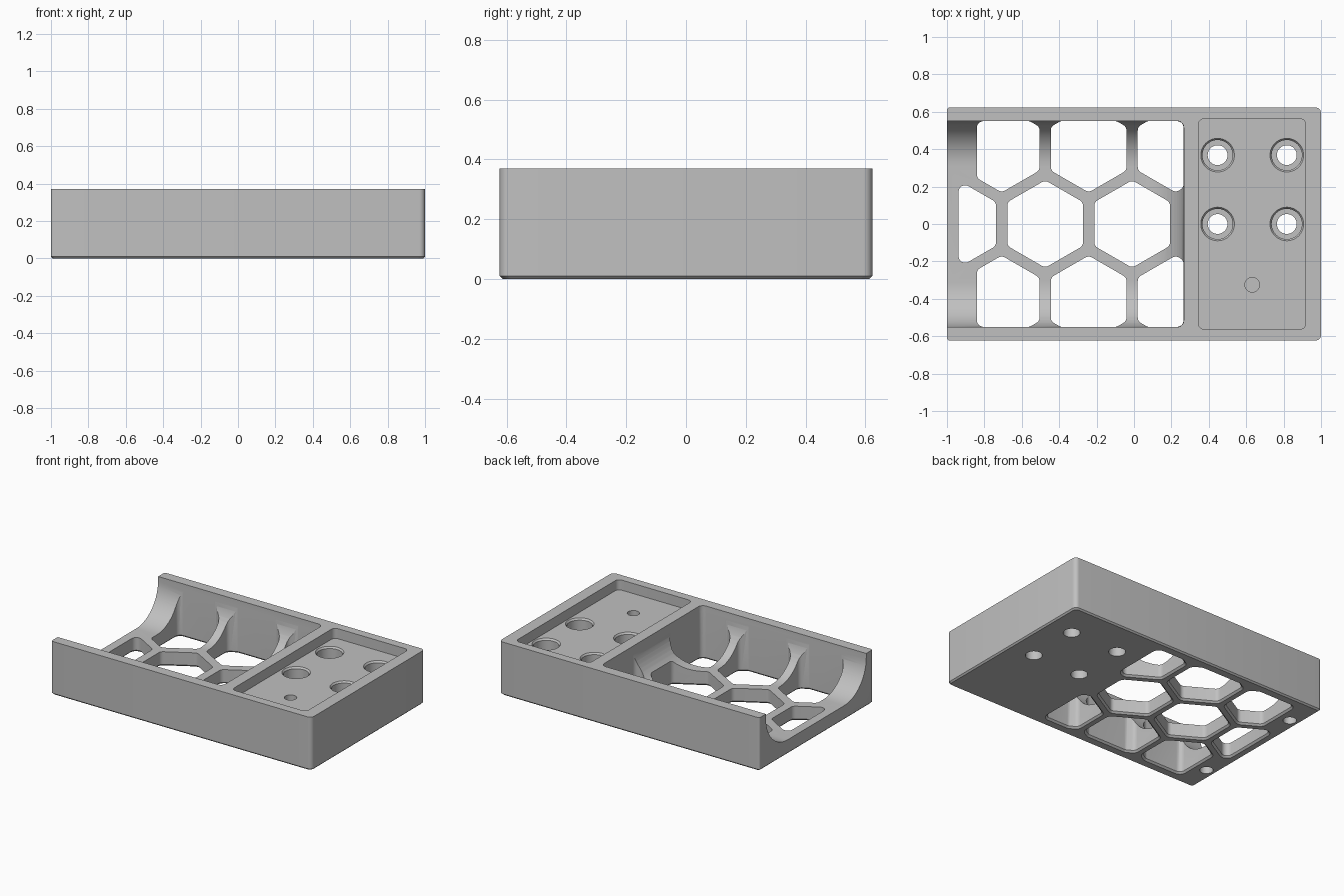
import bpy, bmesh, math
from mathutils import Vector

if "Cube" in bpy.data.objects:
    bpy.data.objects.remove(bpy.data.objects["Cube"])

TOP, FLOOR, POCKET = 0.37, 0.10, 0.30
HX, HY = 1.0, 0.623

grey = bpy.data.materials.new("light grey plastic")
grey.diffuse_color = (0.53, 0.53, 0.53, 1)
grey.use_nodes = True
grey.node_tree.nodes["Principled BSDF"].inputs["Base Color"].default_value = grey.diffuse_color


def rounded(points, radii, seg=6):
    """Round the corners of a convex counter-clockwise polygon."""
    out, n = [], len(points)
    for i, p in enumerate(points):
        a = points[i - 1] - p
        b = points[(i + 1) % n] - p
        r = radii[i] if isinstance(radii, (list, tuple)) else radii
        half = a.angle(b) / 2
        t = min(r / math.tan(half), 0.48 * a.length, 0.48 * b.length)
        r = t * math.tan(half)
        a.normalize()
        b.normalize()
        centre = p + (a + b).normalized() * (r / math.sin(half))
        start = p + a * t - centre
        sweep = math.pi - 2 * half
        for k in range(seg + 1):
            w = sweep * k / seg
            c, s = math.cos(w), math.sin(w)
            out.append(centre + Vector((start.x * c - start.y * s,
                                        start.x * s + start.y * c)))
    return out


def outset(points, d):
    """Push a smooth counter-clockwise outline outwards."""
    out = []
    for i, p in enumerate(points):
        t = (points[(i + 1) % len(points)] - points[i - 1]).normalized()
        out.append(p + Vector((t.y, -t.x)) * d)
    return out


def rect(x0, x1, y0, y1, radii):
    pts = [Vector(p) for p in ((x0, y0), (x1, y0), (x1, y1), (x0, y1))]
    return rounded(pts, radii)


def circle(x, y, r, n=40):
    return [Vector((x + r * math.cos(2 * math.pi * i / n),
                    y + r * math.sin(2 * math.pi * i / n))) for i in range(n)]


def clip(points, axis, limit, sign):
    """Keep the polygon part where sign * coordinate <= sign * limit."""
    out = []
    for i, p in enumerate(points):
        q = points[(i + 1) % len(points)]
        dp, dq = sign * (p[axis] - limit), sign * (q[axis] - limit)
        if dp <= 0:
            out.append(p)
        if dp * dq < 0:
            out.append(p.lerp(q, dp / (dp - dq)))
    return out


def loft(bm, rings):
    """Closed solid through a stack of (z, outline) rings, bottom to top."""
    loops = [[bm.verts.new((p.x, p.y, z)) for p in pts] for z, pts in rings]
    n = len(loops[0])
    bm.faces.new(loops[0][::-1])
    bm.faces.new(loops[-1])
    for lo, hi in zip(loops, loops[1:]):
        for i in range(n):
            j = (i + 1) % n
            bm.faces.new((lo[i], lo[j], hi[j], hi[i]))


def make(name, stacks):
    bm = bmesh.new()
    for rings in stacks:
        loft(bm, rings)
    bmesh.ops.recalc_face_normals(bm, faces=bm.faces)
    me = bpy.data.meshes.new(name)
    bm.to_mesh(me)
    bm.free()
    ob = bpy.data.objects.new(name, me)
    bpy.context.collection.objects.link(ob)
    me.materials.append(grey)
    return ob


def cut(target, stacks):
    cutter = make("cutter", stacks)
    cutter.hide_render = True
    mod = target.modifiers.new("cut", 'BOOLEAN')
    mod.operation, mod.solver, mod.object = 'DIFFERENCE', 'EXACT', cutter
    bpy.context.view_layer.objects.active = target
    bpy.ops.object.modifier_apply(modifier=mod.name)
    bpy.data.objects.remove(cutter)


# Block with rounded upright edges and a small chamfer underneath
def outline(d):
    return rect(-HX + d, HX - d, -HY + d, HY - d, [0.015, 0.03, 0.03, 0.015])


body = make("tray_body", [[(0, outline(0.01)), (0.01, outline(0)), (TOP, outline(0))]])

# Open-ended trough with coved sides
COVE, TX, TY = 0.24, 0.266, 0.551
trough = []
for k in range(15):
    a = math.pi / 2 * k / 14
    d = COVE * (1 - math.sin(a))
    r = max(0.035 - d, 0.003)
    trough.append((FLOOR + COVE * (1 - math.cos(a)),
                   rect(-1.2, TX - d, -TY + d, TY - d, r)))
trough.append((0.5, rect(-1.2, TX, -TY, TY, 0.035)))
cut(body, [trough])

# Honeycomb openings, trimmed at the tray walls, chamfered underneath
PITCH, WIDTH = 0.465, 0.405


def cell(cx, cy, left):
    R = WIDTH / math.sqrt(3)
    pts = [Vector((cx + R * math.cos(math.radians(30 + 60 * i)),
                   cy + R * math.sin(math.radians(30 + 60 * i)))) for i in range(6)]
    pts = clip(pts, 0, left, -1)
    pts = clip(pts, 0, TX - 0.001, 1)
    pts = clip(pts, 1, TY - 0.001, 1)
    pts = clip(pts, 1, -TY + 0.001, -1)
    return rounded(pts, 0.035)


for row in (-1, 0, 1):
    for i in range(3):
        shape = cell(-0.94 + PITCH * (i + 0.5 * abs(row)),
                     row * PITCH * math.sqrt(3) / 2,
                     -0.84 if row else -0.938)
        cut(body, [[(-0.012, outset(shape, 0.024)), (0.012, shape), (0.35, shape)]])

# Shallow pocket beside the trough
cut(body, [[(z, rect(0.345, 0.917, -0.563, 0.563, 0.03)) for z in (POCKET, 0.5)]])

# Stepped screw holes, blind dimple in the pocket, blind holes underneath
holes = []
for x in (0.447, 0.817):
    for y in (0.0, 0.368):
        holes.append([(z, circle(x, y, r)) for z, r in
                      ((-0.05, 0.053), (0.10, 0.053), (0.1001, 0.081),
                       (POCKET - 0.012, 0.081), (POCKET, 0.09), (0.34, 0.09))])
holes.append([(z, circle(0.632, -0.325, 0.039)) for z in (POCKET - 0.06, 0.34)])
for y in (-0.405, 0.405):
    holes.append([(z, circle(-0.93, y, 0.042)) for z in (-0.05, 0.06)])
cut(body, holes)

bpy.ops.object.select_all(action='DESELECT')
body.select_set(True)
bpy.context.view_layer.objects.active = body
bpy.ops.object.shade_smooth_by_angle(angle=math.radians(30))
